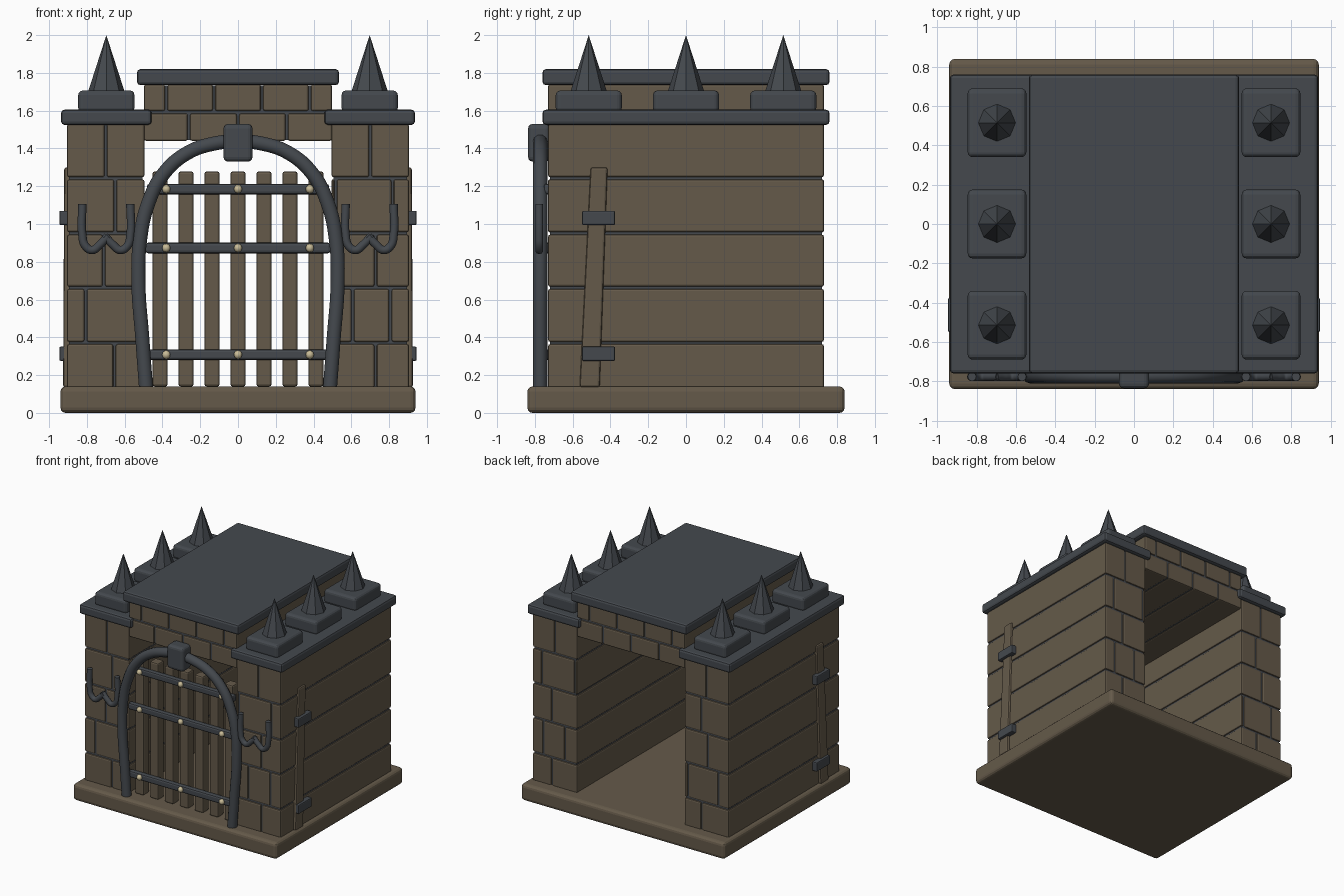
import bpy, math
from mathutils import Vector

if "Cube" in bpy.data.objects:
    bpy.data.objects.remove(bpy.data.objects["Cube"])


def material(name, rgb):
    m = bpy.data.materials.new(name)
    m.diffuse_color = (*rgb, 1)
    m.use_nodes = True
    m.node_tree.nodes["Principled BSDF"].inputs["Base Color"].default_value = m.diffuse_color
    return m


BROWN = material("brown stone and timber", (0.130, 0.102, 0.068))
SLATE = material("dark slate iron", (0.058, 0.066, 0.076))
CREAM = material("pale brass", (0.58, 0.50, 0.31))


def finish(ob, name, mat, bevel=0, segs=2):
    ob.name = name
    ob.data.materials.append(mat)
    if bevel:
        b = ob.modifiers.new("bevel", 'BEVEL')
        b.width, b.segments = bevel, segs
    bpy.ops.object.select_all(action='DESELECT')
    ob.select_set(True)
    bpy.context.view_layer.objects.active = ob
    return ob


def box(name, x, y, z, mat, bevel=0.01, segs=2):
    """Bevelled block from (min, max) pairs."""
    bpy.ops.mesh.primitive_cube_add(size=1)
    ob = bpy.context.object
    lo, hi = Vector((x[0], y[0], z[0])), Vector((x[1], y[1], z[1]))
    for v in ob.data.vertices:
        v.co = (lo + hi) / 2 + v.co * (hi - lo)
    return finish(ob, name, mat, bevel, segs)


def tube(name, pts, y, radius, mat):
    """Round bar along a smooth path in the xz plane."""
    cu = bpy.data.curves.new(name, 'CURVE')
    cu.dimensions = '3D'
    cu.bevel_depth, cu.bevel_resolution = radius, 3
    cu.resolution_u, cu.use_fill_caps = 6, True
    sp = cu.splines.new('BEZIER')
    sp.bezier_points.add(len(pts) - 1)
    for bp, (px, pz) in zip(sp.bezier_points, pts):
        bp.co = (px, y, pz)
        bp.handle_left_type = bp.handle_right_type = 'AUTO'
    ob = bpy.data.objects.new(name, cu)
    bpy.context.collection.objects.link(ob)
    finish(ob, name, mat)
    bpy.ops.object.convert(target='MESH')
    bpy.ops.object.shade_smooth_by_angle(angle=math.radians(40))


DEPTH = 0.73
GAP = 0.006


def courses(name, edges, rows, joints):
    """Full-depth rows of blocks; joints lists the vertical splits per row."""
    for r, cuts in enumerate(joints):
        xs = [edges[0] - GAP] + list(cuts) + [edges[1] + GAP]
        for i in range(len(xs) - 1):
            box(f"{name}_block_{r}_{i}", (xs[i] + GAP, xs[i + 1] - GAP), (-DEPTH, DEPTH),
                (rows[r] + GAP, rows[r + 1] - GAP), BROWN, 0.011)
    # recessed mortar core
    box(name + "_mortar", (edges[0] + 0.01, edges[1] - 0.01), (-DEPTH + 0.01, DEPTH - 0.01),
        (rows[0] + 0.012, rows[-1] - 0.012), SLATE, 0)


# Base
box("base", (-0.94, 0.94), (-0.84, 0.84), (0, 0.14), BROWN, 0.028, 3)

# Side walls and the lintel across the passage
rows = (0.125, 0.37, 0.662, 0.95, 1.242, 1.535)
courses("left_wall", (-0.905, -0.495), rows,
        [[-0.654], [-0.807, -0.527], [-0.71], [-0.65], [-0.70]])
courses("right_wall", (0.495, 0.905), rows,
        [[0.728], [0.607, 0.807], [0.728], [0.517, 0.818], [0.70]])
courses("lintel", (-0.497, 0.497), (1.434, 1.592, 1.745),
        [[-0.26, 0.0, 0.258], [-0.38, -0.127, 0.127, 0.38]])

# Roof slab, wall caps, spikes
box("roof_slab", (-0.535, 0.535), (-0.76, 0.76), (1.735, 1.82), SLATE, 0.018)
for s in (-1, 1):
    cx = s * 0.697
    box("wall_cap", (cx - 0.24, cx + 0.24), (-0.76, 0.76), (1.525, 1.605), SLATE, 0.018)
    for cy in (-0.515, 0, 0.515):
        box("spike_block", (cx - 0.149, cx + 0.149), (cy - 0.175, cy + 0.175),
            (1.59, 1.707), SLATE, 0.025, 3)
        bpy.ops.mesh.primitive_cone_add(vertices=8, radius1=0.1, depth=0.31,
                                        location=(cx, cy, 1.845))
        finish(bpy.context.object, "spike", SLATE)

# Iron arch with keystone
half = [(0.487, 0.13), (0.507, 0.4), (0.527, 0.68), (0.518, 0.92),
        (0.475, 1.11), (0.395, 1.265), (0.27, 1.375), (0.13, 1.425)]
arch = [(-px, pz) for px, pz in half] + [(0, 1.437)] + half[::-1]
tube("gate_arch", arch, -0.772, 0.039, SLATE)
box("keystone", (-0.077, 0.077), (-0.836, -0.72), (1.33, 1.53), SLATE, 0.025, 3)

# Gate: slats, bands and studs
for i in range(-3, 4):
    x = i * 0.1375
    box("gate_slat", (x - 0.04, x + 0.04), (-0.715, -0.635), (0.14, 1.278), BROWN, 0.012)
for z, w in ((1.185, 0.482), (0.873, 0.49), (0.308, 0.49)):
    box("gate_band", (-w, w), (-0.753, -0.705), (z - 0.028, z + 0.028), SLATE, 0.014)
    for x in (-0.38, 0, 0.38):
        bpy.ops.mesh.primitive_uv_sphere_add(segments=10, ring_count=6, radius=0.023,
                                             location=(x, -0.756, z))
        finish(bpy.context.object, "gate_stud", CREAM)
        bpy.ops.object.shade_smooth()

# Paired hooks beside the arch
for s in (-1, 1):
    for d in (-1, 1):
        prof = [(0.127, 1.105), (0.127, 0.94), (0.112, 0.885), (0.075, 0.862),
                (0.035, 0.89), (-0.008, 0.935)]
        tube("hook", [(s * 0.697 + d * px, pz) for px, pz in prof], -0.777, 0.022, SLATE)

# Leaning posts held to the outer walls by brackets
for s in (-1, 1):
    xs = sorted((s * 0.88, s * 0.926))
    post = box("leaning_post", xs, (-0.563, -0.457), (0.135, 1.30), BROWN, 0.012)
    for v in post.data.vertices:
        if v.co.z > 1:
            v.co.y = -0.505 if v.co.y < -0.51 else -0.415
            v.co.x -= s * 0.006
    for z in (0.313, 1.032):
        box("post_bracket", sorted((s * 0.89, s * 0.946)), (-0.55, -0.375),
            (z - 0.038, z + 0.038), SLATE, 0.008)
